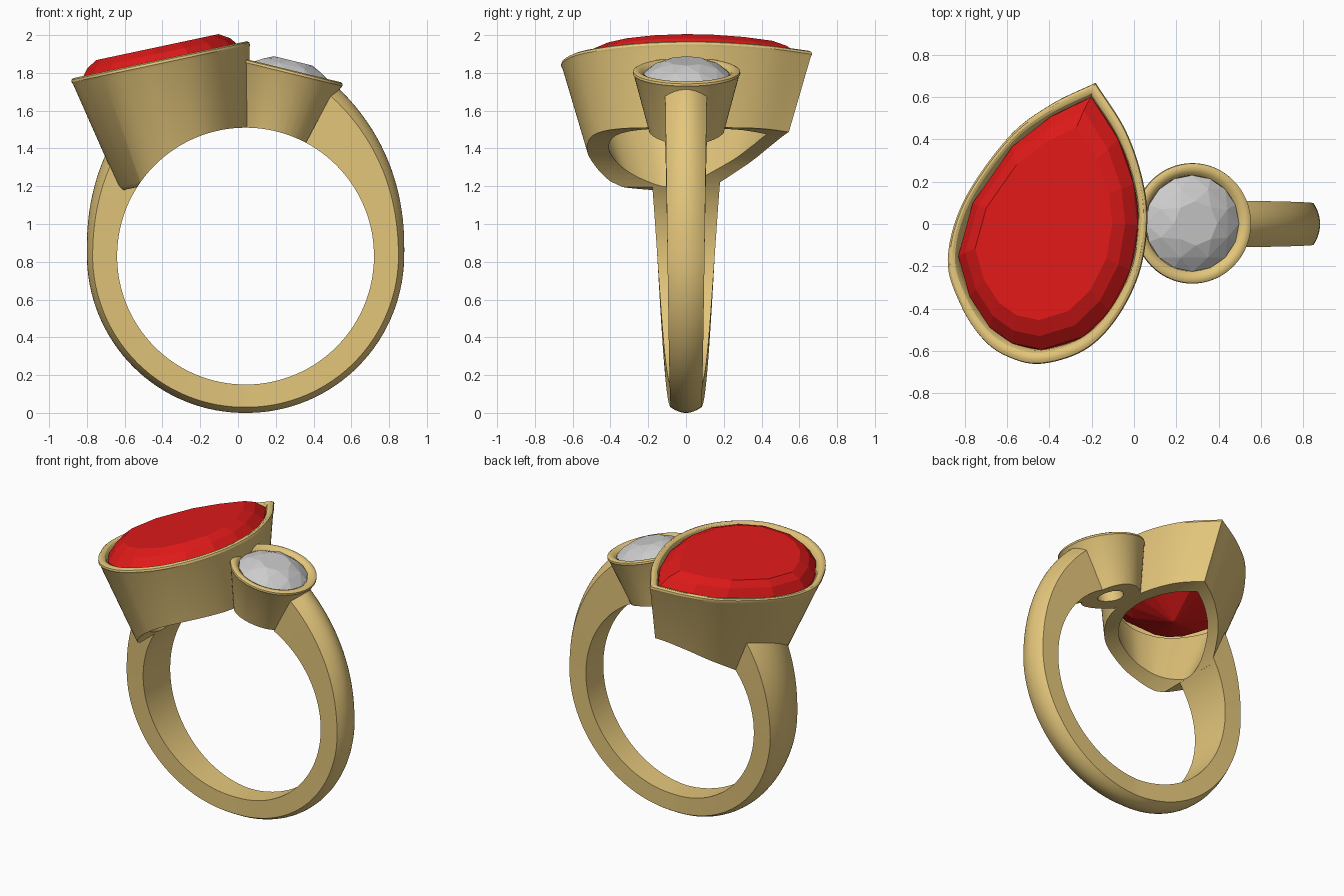
import bpy, bmesh, math
from mathutils import Matrix, Vector

if "Cube" in bpy.data.objects:
    bpy.data.objects.remove(bpy.data.objects["Cube"])

FX, FZ, FR = 0.04, 0.83, 0.68          # finger hole centre and radius


def material(name, rgb):
    m = bpy.data.materials.new(name)
    m.diffuse_color = (*rgb, 1)
    m.use_nodes = True
    m.node_tree.nodes["Principled BSDF"].inputs["Base Color"].default_value = m.diffuse_color
    return m


GOLD = material("gold", (0.78, 0.57, 0.20))
RED = material("red_stone", (0.75, 0.01, 0.01))


def make(name, bm, mat=None, matrix=Matrix()):
    bmesh.ops.recalc_face_normals(bm, faces=bm.faces)
    me = bpy.data.meshes.new(name)
    bm.to_mesh(me)
    bm.free()
    me.transform(matrix)
    ob = bpy.data.objects.new(name, me)
    bpy.context.collection.objects.link(ob)
    if mat:
        me.materials.append(mat)
    return ob


def loft(rings, closed=False):
    """Skin a list of equal-length rings; cap the ends or join last to first."""
    bm = bmesh.new()
    vs = [[bm.verts.new(p) for p in r] for r in rings]
    n = len(rings[0])
    pairs = list(zip(vs, vs[1:])) + ([(vs[-1], vs[0])] if closed else [])
    for a, b in pairs:
        for i in range(n):
            j = (i + 1) % n
            bm.faces.new((a[i], a[j], b[j], b[i]))
    if not closed:
        bm.faces.new(vs[0])
        bm.faces.new(vs[-1])
    return bm


def scaled(outline, profile):
    return [[(x * s, y * s, h) for x, y in outline] for s, h in profile]


def cut(ob, cutter):
    mod = ob.modifiers.new("cut", "BOOLEAN")
    mod.operation, mod.object, mod.solver = "DIFFERENCE", cutter, "EXACT"
    bpy.context.view_layer.objects.active = ob
    bpy.ops.object.modifier_apply(modifier=mod.name)


def smooth(ob, deg=30):
    bpy.ops.object.select_all(action="DESELECT")
    ob.select_set(True)
    bpy.context.view_layer.objects.active = ob
    bpy.ops.object.shade_smooth_by_angle(angle=math.radians(deg))


def spline(pts, steps):
    """Catmull-Rom curve from first to last point, last point left out."""
    p = [Vector(q) for q in pts]
    p = [2 * p[0] - p[1]] + p + [2 * p[-1] - p[-2]]
    out = []
    for a, b, c, d in zip(p, p[1:], p[2:], p[3:]):
        for k in range(steps):
            t = k / steps
            out.append(0.5 * (2 * b + (c - a) * t + (2 * a - 5 * b + 4 * c - d) * t * t
                              + (3 * b - a - 3 * c + d) * t ** 3))
    return out


# Pear outline seen from above, moved into the tilted frame of the setting
PEAR = [(-.185, .67), (-.043, .445), (.038, .21), (.06, 0), (.02, -.24), (-.09, -.455),
        (-.24, -.60), (-.445, -.663), (-.60, -.63), (-.72, -.545), (-.825, -.384),
        (-.886, -.17), (-.81, .11), (-.60, .41), (-.40, .565), (-.185, .67)]
pear_pts = [((x + .413) / .978, y) for x, y in PEAR]
pear = spline(pear_pts, 8)
pear_frame = Matrix.Translation((-.413, 0, 1.87)) @ Matrix.Rotation(math.radians(-12), 4, "Y")
circle = [(math.cos(2 * math.pi * i / 64), math.sin(2 * math.pi * i / 64)) for i in range(64)]
round_frame = Matrix.Translation((.28, .003, 1.815)) @ Matrix.Rotation(math.radians(13.7), 4, "Y")

# Helpers that are removed again: finger hole and inside of the pear setting
bm = bmesh.new()
bmesh.ops.create_cone(bm, cap_ends=True, segments=128, radius1=FR, radius2=FR, depth=3)
finger = make("finger_cutter", bm, None,
              Matrix.Translation((FX, 0, FZ)) @ Matrix.Rotation(math.pi / 2, 4, "X"))
cavity_profile = [(.80, -.14), (.53, -.635)]
cavity = make("cavity_cutter", loft(scaled(pear, cavity_profile + [(.40, -.87)])), None, pear_frame)

# Pear setting: tapered hollow wall with rounded rim
pear_setting = make("pear_setting", loft(scaled(pear, [
    (.70, -.635), (.735, -.61), (.985, -.035), (.997, -.02), (.992, -.007), (.97, 0), (.945, 0),
    (.92, -.007), (.90, -.025), (.89, -.06), (.88, -.12)] + cavity_profile), True), GOLD, pear_frame)
cut(pear_setting, finger)

# Round setting
round_setting = make("round_setting", loft(scaled(circle, [
    (.16, -.48), (.278, -.03), (.285, -.018), (.283, -.006), (.272, 0), (.255, 0), (.24, -.007),
    (.228, -.02), (.222, -.05), (.20, -.10), (.085, -.28), (.085, -.48)]), True), GOLD, round_frame)
cut(round_setting, finger)

# Band: flat inside and sides, domed outside, thicker and wider towards the settings
sections = []
N = 100
for i in range(N + 1):
    a = -134 + (152 + 134) * i / N               # degrees from the bottom, right positive
    up = max(0, abs(a) - 90) / 62
    ro = .83 + .01 * min(1, abs(a) / 90) + .18 * up ** 1.6
    w = .08 + abs(a) * (.0002 if a > 0 else .0008)
    dome = .03 + .03 * min(1, up)
    th = math.radians(a - 90)
    prof = [(FR, -w)] + [(ro - dome * (k / 6) ** 2, w * k / 6) for k in range(-6, 7)] + [(FR, w)]
    sections.append([(FX + r * math.cos(th), y, FZ + r * math.sin(th)) for r, y in prof])
band = make("band", loft(sections), GOLD)
cut(band, cavity)

for ob in (pear_setting, round_setting, band):
    smooth(ob)
for ob in (finger, cavity):
    bpy.data.objects.remove(ob)

# Red pear stone: stepped crown, pointed underside
bm = loft(scaled(pear_pts[:-1], [(.02, -.38), (.55, -.25), (.905, -.06), (.895, -.025),
                                 (.80, .034), (.685, .068)]))
make("pear_stone", bm, RED, pear_frame)

# Round brilliant stone: facets from the hull of staggered rings
bm = bmesh.new()
for n, r, h, off in ((16, .228, -.02, 0), (8, .175, .022, .5), (8, .105, .05, 0), (8, .12, -.13, .5)):
    for i in range(n):
        t = 2 * math.pi * (i + off) / n
        bm.verts.new((r * math.cos(t), r * math.sin(t), h))
bm.verts.new((0, 0, -.22))
bmesh.ops.convex_hull(bm, input=bm.verts)
make("round_stone", bm, None, round_frame)
